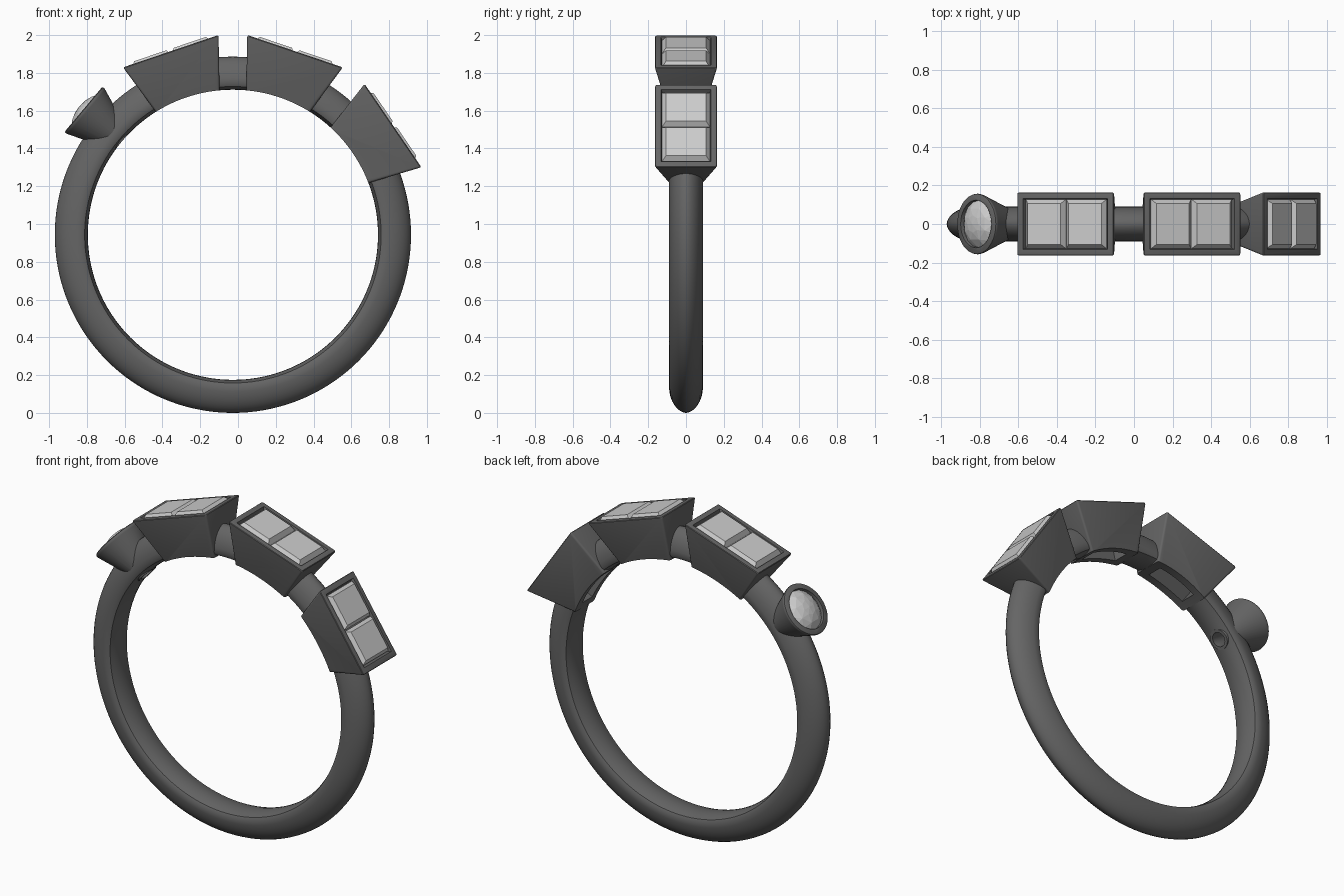
import bpy, bmesh, math
from mathutils import Matrix, Vector

if "Cube" in bpy.data.objects:
    bpy.data.objects.remove(bpy.data.objects["Cube"])

CENTRE = Vector((-0.027, 0, 0.943))
BORE = 0.768


def material(name, v):
    m = bpy.data.materials.new(name)
    m.diffuse_color = (v, v, v, 1)
    m.use_nodes = True
    m.node_tree.nodes["Principled BSDF"].inputs["Base Color"].default_value = m.diffuse_color
    return m


METAL = material("dark_metal", 0.13)
STONE = material("pale_stone", 0.6)


def finish(bm, name, mat=None, angle=0.0, smooth=None):
    """Make an object whose local z points outward from the ring centre."""
    bmesh.ops.recalc_face_normals(bm, faces=bm.faces)
    bm.transform(Matrix.Translation(CENTRE) @ Matrix.Rotation(math.radians(angle), 4, 'Y'))
    me = bpy.data.meshes.new(name)
    bm.to_mesh(me)
    bm.free()
    ob = bpy.data.objects.new(name, me)
    bpy.context.collection.objects.link(ob)
    if mat:
        me.materials.append(mat)
    return ob


def activate(ob):
    bpy.ops.object.select_all(action='DESELECT')
    ob.select_set(True)
    bpy.context.view_layer.objects.active = ob


def smooth(ob, deg=35):
    activate(ob)
    bpy.ops.object.shade_smooth_by_angle(angle=math.radians(deg))


def cut(ob, cutter):
    activate(ob)
    mod = ob.modifiers.new("cut", 'BOOLEAN')
    mod.operation, mod.solver, mod.object = 'DIFFERENCE', 'EXACT', cutter
    bpy.ops.object.modifier_apply(modifier=mod.name)


def loft(loops):
    bm = bmesh.new()
    rows = [[bm.verts.new(p) for p in loop] for loop in loops]
    n = len(rows[0])
    for a, b in zip(rows, rows[1:]):
        for i in range(n):
            bm.faces.new((a[i], a[(i + 1) % n], b[(i + 1) % n], b[i]))
    bm.faces.new(rows[0][::-1])
    bm.faces.new(rows[-1])
    return bm


def rect(hx, hy, z, cx=0):
    return [(cx + sx * hx, sy * hy, z) for sx, sy in ((-1, -1), (1, -1), (1, 1), (-1, 1))]


def circle(r, z, n=48, turn=0.0):
    return [(r * math.cos(2 * math.pi * (i + turn) / n),
             r * math.sin(2 * math.pi * (i + turn) / n), z) for i in range(n)]


# Band: D-shaped section swept around the y axis
profile = [(BORE + 0.017 * (k / 3) ** 2, 0.027 * k) for k in range(-3, 4)]
for k in range(17):
    t = math.pi * k / 16
    profile.append((0.803 + 0.140 * math.sin(t), 0.09 * math.copysign(abs(math.cos(t)) ** 1.1, math.cos(t))))
bm = bmesh.new()
SEG = 144
rows = [[bm.verts.new((r * math.sin(2 * math.pi * s / SEG), y, r * math.cos(2 * math.pi * s / SEG)))
         for r, y in profile] for s in range(SEG)]
for s in range(SEG):
    a, b = rows[s], rows[(s + 1) % SEG]
    for i in range(len(profile)):
        j = (i + 1) % len(profile)
        bm.faces.new((a[i], a[j], b[j], b[i]))
band = finish(bm, "ring_band", METAL)

# Finger bore, used to trim the settings
bm = bmesh.new()
bmesh.ops.create_cone(bm, cap_ends=True, segments=SEG, radius1=BORE, radius2=BORE, depth=1,
                      matrix=Matrix.Rotation(math.pi / 2, 4, 'X'))
bore = finish(bm, "bore_cutter")
helpers = [bore]


def hollow(setting, cavity):
    cut(setting, bore)
    cut(setting, cavity)
    cut(band, cavity)
    smooth(setting)
    helpers.append(cavity)


# Tapered box settings, each with two step-cut stones
for label, ang in (("left", -18.7), ("middle", 18.7), ("right", 55.7)):
    box = finish(loft([rect(0.163, 0.081, 0.70), rect(0.267, 0.166, 1.026)]),
                 f"{label}_box_setting", METAL, ang)
    activate(box)
    bev = box.modifiers.new("bevel", 'BEVEL')
    bev.width, bev.segments = 0.011, 3
    bpy.ops.object.modifier_apply(modifier=bev.name)
    hollow(box, finish(loft([rect(0.105, 0.03, 0.70), rect(0.259, 0.155, 1.10)]),
                       f"{label}_cavity_cutter", None, ang))
    for side, sx in (("a", -0.111), ("b", 0.111)):
        finish(loft([rect(0.03, 0.035, 0.86, sx), rect(0.065, 0.08, 0.92, sx),
                     rect(0.108, 0.126, 0.99, sx), rect(0.108, 0.126, 1.012, sx),
                     rect(0.090, 0.106, 1.038, sx)]),
               f"{label}_square_stone_{side}", STONE, ang)

# Conical setting with a round stone
CONE = -50
cup = finish(loft([circle(0.034, 0.70), circle(0.154, 1.012), circle(0.157, 1.022), circle(0.155, 1.029),
                   circle(0.149, 1.033)]), "round_setting", METAL, CONE)
hollow(cup, finish(loft([circle(0.042, 0.70), circle(0.042, 0.86), circle(0.118, 0.98), circle(0.130, 1.10)]),
                   "round_cavity_cutter", None, CONE))
bm = bmesh.new()
for p in (circle(0.122, 1.005, 16) + circle(0.122, 1.015, 16) + circle(0.088, 1.042, 8, 0.5)
          + circle(0.045, 1.055, 8) + [(0, 0, 1.060), (0, 0, 0.89)]):
    bm.verts.new(p)
bmesh.ops.convex_hull(bm, input=bm.verts)
finish(bm, "round_stone", STONE, CONE)

smooth(band)
for h in helpers:
    bpy.data.objects.remove(h, do_unlink=True)
